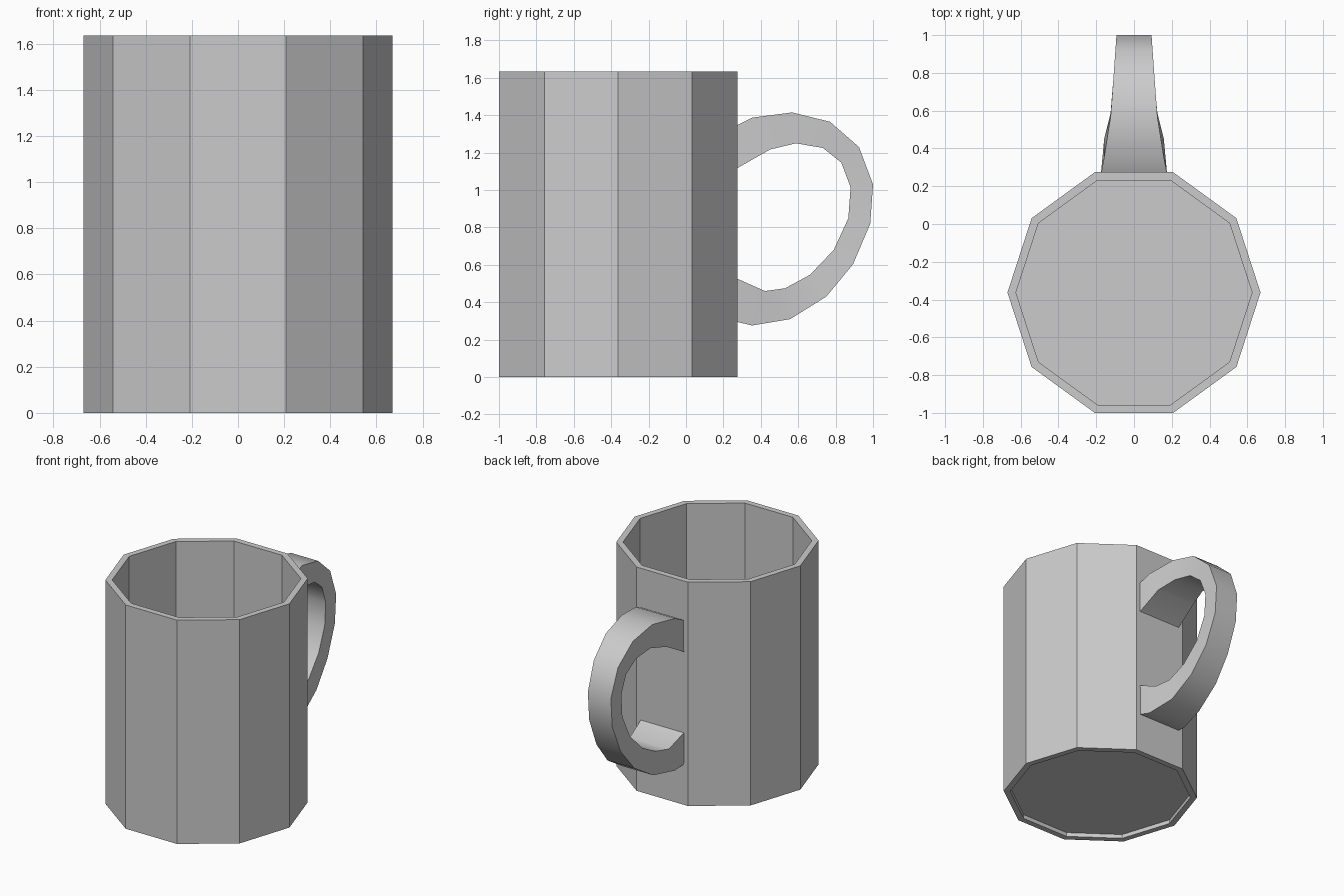
import bpy, bmesh, math

if "Cube" in bpy.data.objects:
    bpy.data.objects.remove(bpy.data.objects["Cube"])

SIDES, CY, HEIGHT = 10, -0.363, 1.635
R_OUT, R_IN = 0.67, 0.625


def ring(bm, r, z):
    return [bm.verts.new((r * math.cos(math.tau * i / SIDES),
                          CY + r * math.sin(math.tau * i / SIDES), z))
            for i in range(SIDES)]


def bridge(bm, a, b):
    n = len(a)
    for i in range(n):
        j = (i + 1) % n
        bm.faces.new((a[i], a[j], b[j], b[i]))


def finish(bm, name):
    bmesh.ops.recalc_face_normals(bm, faces=bm.faces)
    me = bpy.data.meshes.new(name)
    bm.to_mesh(me)
    bm.free()
    ob = bpy.data.objects.new(name, me)
    bpy.context.collection.objects.link(ob)
    return ob


# Cup: ten-sided wall, raised floor, shallow recess underneath
bm = bmesh.new()
profile = [(R_IN, 0.03), (R_IN, 0), (R_OUT, 0), (R_OUT, HEIGHT),
           (R_IN, HEIGHT), (R_IN, 0.07)]
rings = [ring(bm, r, z) for r, z in profile]
for a, b in zip(rings, rings[1:]):
    bridge(bm, a, b)
bm.faces.new(rings[0])
bm.faces.new(rings[-1])
finish(bm, "cup")

# Handle: outer and inner outlines (y, z), flaring wider towards the wall
outer = [(0.265, 1.343), (0.353, 1.387), (0.567, 1.415), (0.77, 1.365),
         (0.925, 1.23), (1.0, 1.03), (0.985, 0.82), (0.893, 0.603),
         (0.75, 0.43), (0.557, 0.31), (0.353, 0.276), (0.265, 0.297)]
inner = [(0.265, 1.112), (0.45, 1.217), (0.588, 1.25), (0.732, 1.225),
         (0.83, 1.147), (0.88, 1.015), (0.868, 0.85), (0.79, 0.68),
         (0.663, 0.547), (0.53, 0.475), (0.422, 0.46), (0.265, 0.53)]
half_width = [0.175, 0.158, 0.124, 0.109, 0.098, 0.093]
half_width += half_width[::-1]

bm = bmesh.new()
sections = []
for (oy, oz), (iy, iz), w in zip(outer, inner, half_width):
    sections.append([bm.verts.new(p) for p in
                     ((-w, oy, oz), (w, oy, oz), (w, iy, iz), (-w, iy, iz))])
for a, b in zip(sections, sections[1:]):
    bridge(bm, a, b)
bm.faces.new(sections[0])
bm.faces.new(sections[-1])
handle = finish(bm, "handle")
bpy.context.view_layer.objects.active = handle
handle.select_set(True)
bpy.ops.object.shade_smooth_by_angle(angle=math.radians(40))
